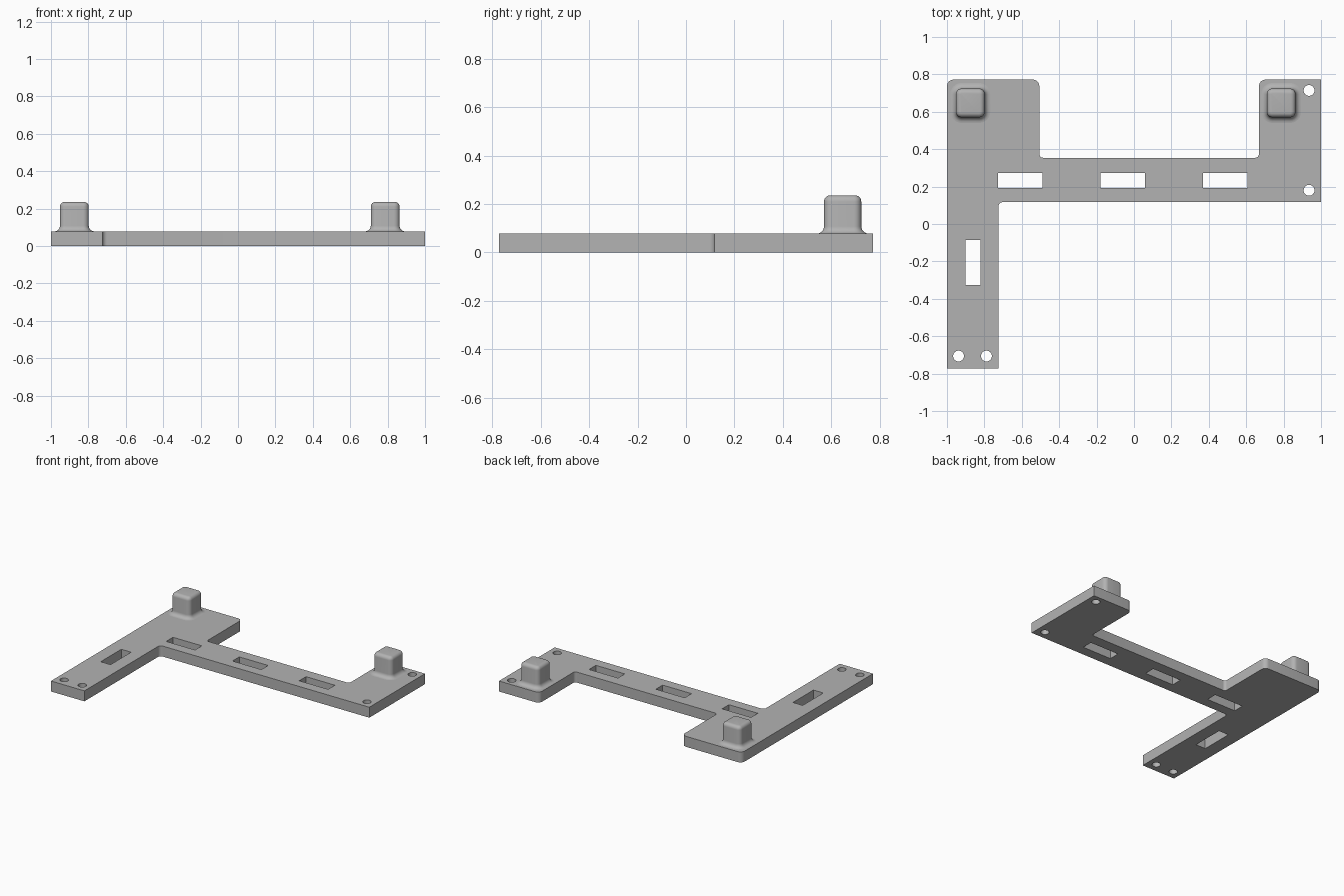
import bpy, bmesh, math
from mathutils import Vector

if "Cube" in bpy.data.objects:
    bpy.data.objects.remove(bpy.data.objects["Cube"])

T = 0.078          # plate thickness
TOP = 0.236        # peg top height

grey = bpy.data.materials.new("grey")
grey.diffuse_color = (0.45, 0.45, 0.45, 1)
grey.use_nodes = True
grey.node_tree.nodes["Principled BSDF"].inputs["Base Color"].default_value = grey.diffuse_color


def rounded(corners, steps=6):
    """Polygon from (x, y, radius) corners, each rounded by a tangent arc."""
    pts, n = [], len(corners)
    for i, (x, y, r) in enumerate(corners):
        p = Vector((x, y))
        if r == 0:
            pts.append(p)
            continue
        a = (Vector(corners[i - 1][:2]) - p).normalized()
        b = (Vector(corners[(i + 1) % n][:2]) - p).normalized()
        c = p + (a + b) * r          # right-angled corners
        for k in range(steps + 1):
            t = k / steps * math.pi / 2
            pts.append(c - b * r * math.cos(t) - a * r * math.sin(t))
    return pts


def rect(x0, x1, y0, y1, r=0):
    return rounded([(x0, y0, r), (x1, y0, r), (x1, y1, r), (x0, y1, r)])


def circle(x, y, r, n=32):
    return [Vector((x + r * math.cos(2 * math.pi * k / n),
                    y + r * math.sin(2 * math.pi * k / n))) for k in range(n)]


def add_object(name, bm):
    bmesh.ops.recalc_face_normals(bm, faces=bm.faces)
    me = bpy.data.meshes.new(name)
    bm.to_mesh(me)
    bm.free()
    me.materials.append(grey)
    ob = bpy.data.objects.new(name, me)
    bpy.context.collection.objects.link(ob)
    bpy.ops.object.select_all(action='DESELECT')
    ob.select_set(True)
    bpy.context.view_layer.objects.active = ob
    bpy.ops.object.shade_smooth_by_angle(angle=math.radians(35))
    return ob


# Plate: outline with slots and screw holes, filled and extruded
outline = rounded([
    (-1, -0.772, 0), (-0.725, -0.772, 0), (-0.725, 0.117, 0.025),
    (1, 0.117, 0), (1, 0.772, 0), (0.668, 0.772, 0.035),
    (0.668, 0.354, 0.02), (-0.506, 0.354, 0.02),
    (-0.506, 0.772, 0.035), (-1, 0.772, 0.035)])
slots = [rect(x, x + 0.238, 0.192, 0.272) for x in (-0.726, -0.18, 0.37)]
slots.append(rect(-0.902, -0.821, -0.327, -0.085))
holes = [circle(x, y, 0.029) for x, y in
         ((-0.938, -0.706), (-0.789, -0.706), (0.936, 0.714), (0.936, 0.18))]

curve = bpy.data.curves.new("plate_profile", 'CURVE')
curve.dimensions = '2D'
curve.fill_mode = 'BOTH'
curve.extrude = T / 2
for loop in [outline] + slots + holes:
    s = curve.splines.new('POLY')
    s.points.add(len(loop) - 1)
    for p, v in zip(s.points, loop):
        p.co = (v.x, v.y, 0, 1)
    s.use_cyclic_u = True
helper = bpy.data.objects.new("plate_profile", curve)
bpy.context.collection.objects.link(helper)
flat = bpy.data.meshes.new_from_object(
    helper.evaluated_get(bpy.context.evaluated_depsgraph_get()))
bm = bmesh.new()
bm.from_mesh(flat)
bmesh.ops.remove_doubles(bm, verts=bm.verts, dist=1e-5)
bmesh.ops.translate(bm, verts=bm.verts, vec=(0, 0, T / 2))
bpy.data.objects.remove(helper)
bpy.data.meshes.remove(flat)
bpy.data.curves.remove(curve)
add_object("plate", bm)


# Pegs: rounded squares lofted through a base fillet and a rounded top
def peg(name, cx, cy, half=0.077, r=0.03, fil=0.03, top=0.026, n=6):
    levels = [(fil, T - 0.01)]
    for k in range(n + 1):
        t = k / n * math.pi / 2
        levels.append((fil * (1 - math.sin(t)), T + fil * (1 - math.cos(t))))
    for k in range(n + 1):
        t = k / n * math.pi / 2
        levels.append((-top * (1 - math.cos(t)), TOP - top * (1 - math.sin(t))))
    bm = bmesh.new()
    rings = []
    for off, z in levels:
        h = half + off
        rings.append([bm.verts.new((v.x, v.y, z)) for v in
                      rect(cx - h, cx + h, cy - h, cy + h, r + off)])
    for a, b in zip(rings, rings[1:]):
        for i in range(len(a)):
            bm.faces.new((a[i - 1], a[i], b[i], b[i - 1]))
    bm.faces.new(rings[0])
    bm.faces.new(rings[-1])
    add_object(name, bm)


peg("left_peg", -0.875, 0.647)
peg("right_peg", 0.787, 0.647)
